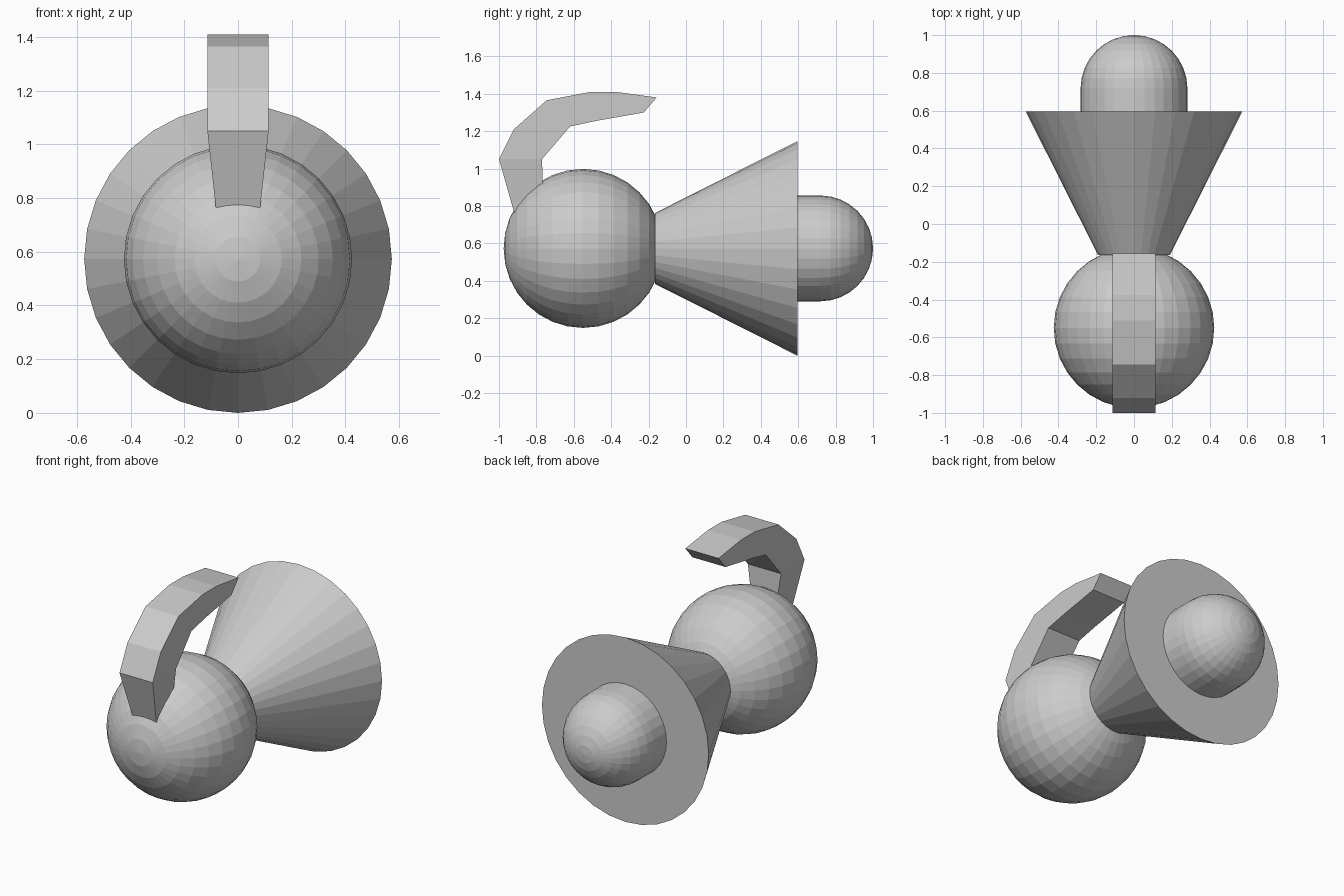
import bpy, bmesh
from math import sin, cos, pi

if "Cube" in bpy.data.objects:
    bpy.data.objects.remove(bpy.data.objects["Cube"])

SEG = 32      # sides of every round part
ZC = 0.573    # height of the common axis


def make_object(name, bm):
    bmesh.ops.recalc_face_normals(bm, faces=bm.faces)
    mesh = bpy.data.meshes.new(name)
    bm.to_mesh(mesh)
    bm.free()
    obj = bpy.data.objects.new(name, mesh)
    bpy.context.collection.objects.link(obj)
    return obj


def lathe(name, profile):
    """Revolve (y, radius) points around the lengthwise axis; radius 0 is a pole."""
    bm = bmesh.new()
    rings = []
    for y, r in profile:
        n = SEG if r > 0 else 1
        rings.append([bm.verts.new((r * sin(2 * pi * i / SEG), y,
                                    ZC + r * cos(2 * pi * i / SEG))) for i in range(n)])
    for a, b in zip(rings, rings[1:]):
        for i in range(SEG):
            j = (i + 1) % SEG
            quad = [a[i % len(a)], a[j % len(a)], b[j % len(b)], b[i % len(b)]]
            bm.faces.new(list(dict.fromkeys(quad)))
    for ring in (rings[0], rings[-1]):
        if len(ring) > 1:
            bm.faces.new(ring)
    return make_object(name, bm)


def arc(yc, r, first, last):
    """Profile points of a 16-ring sphere, from ring first to ring last."""
    return [(yc - r * cos(pi * k / 16), 0 if k in (0, 16) else r * sin(pi * k / 16))
            for k in range(first, last + 1)]


# Round front ball
lathe("front_ball", arc(-0.55, 0.425, 0, 16))

# Flared cone behind the ball
lathe("flared_cone", [(-0.165, 0.19), (0.595, 0.573)])

# Domed plug at the back
lathe("rear_dome", [(0.59, 0.283)] + arc(0.717, 0.283, 8, 16))

# Curved hook: outer (y, z), inner (y, z), half width at each section
sections = [
    ((-0.886, 0.65), (-0.76, 0.75), 0.070),
    ((-1.000, 1.05), (-0.77, 1.05), 0.114),
    ((-0.920, 1.21), (-0.695, 1.137), 0.114),
    ((-0.745, 1.365), (-0.62, 1.225), 0.114),
    ((-0.510, 1.41), (-0.48, 1.255), 0.114),
    ((-0.375, 1.41), (-0.353, 1.277), 0.114),
    ((-0.157, 1.38), (-0.225, 1.30), 0.114),
]
bm = bmesh.new()
loops = [[bm.verts.new(c) for c in ((-w, *o), (w, *o), (w, *i), (-w, *i))]
         for o, i, w in sections]
for a, b in zip(loops, loops[1:]):
    for k in range(4):
        j = (k + 1) % 4
        bm.faces.new((a[k], a[j], b[j], b[k]))
bm.faces.new(loops[0])
bm.faces.new(loops[-1])
make_object("curved_hook", bm)
